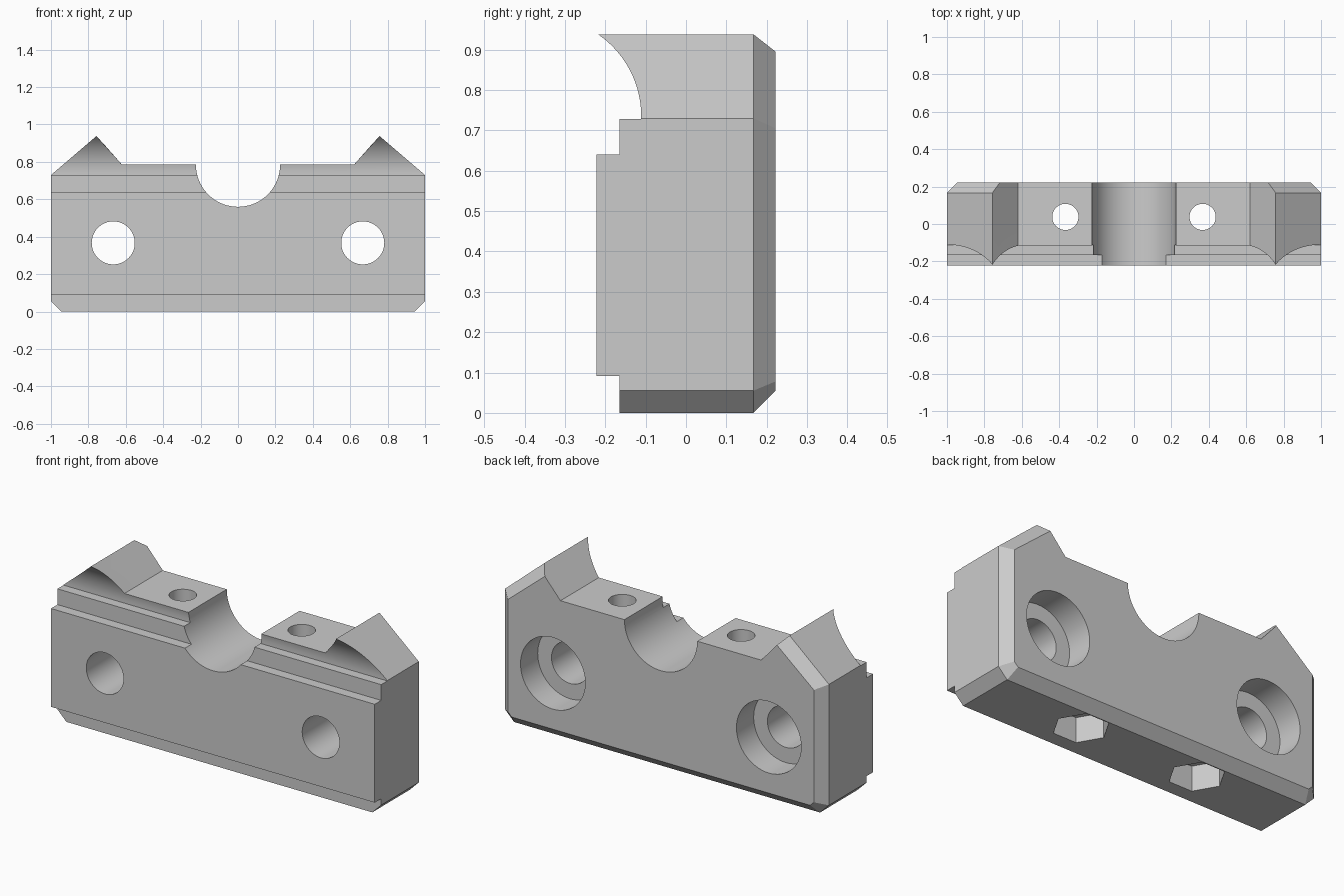
import bpy
import bmesh
from math import sin, cos, radians, pi
from mathutils import Matrix, Vector

if "Cube" in bpy.data.objects:
    bpy.data.objects.remove(bpy.data.objects["Cube"])

BACK, FRONT, CHAMFER = 0.222, -0.222, 0.055

steel = bpy.data.materials.new("plain grey")
steel.use_nodes = True
grey = (0.6, 0.6, 0.6, 1)
steel.diffuse_color = grey
steel.node_tree.nodes["Principled BSDF"].inputs["Base Color"].default_value = grey


def loft(name, rings):
    """Solid through rings of equal point count, capped at both ends."""
    bm = bmesh.new()
    loops = [[bm.verts.new(p) for p in ring] for ring in rings]
    n = len(loops[0])
    for a, b in zip(loops, loops[1:]):
        for i in range(n):
            j = (i + 1) % n
            bm.faces.new((a[i], a[j], b[j], b[i]))
    bm.faces.new(loops[0])
    bm.faces.new(loops[-1])
    bmesh.ops.recalc_face_normals(bm, faces=bm.faces)
    mesh = bpy.data.meshes.new(name)
    bm.to_mesh(mesh)
    bm.free()
    mesh.materials.append(steel)
    obj = bpy.data.objects.new(name, mesh)
    bpy.context.collection.objects.link(obj)
    return obj


def rod(name, start, end, radius, sides=64):
    """Straight prism between two points, corners starting on the x axis."""
    start, end = Vector(start), Vector(end)
    side = (end - start).normalized().cross(Vector((1, 0, 0)))
    offsets = [radius * (cos(2 * pi * i / sides) * Vector((1, 0, 0))
                         + sin(2 * pi * i / sides) * side) for i in range(sides)]
    return loft(name, [[start + o for o in offsets], [end + o for o in offsets]])


def mirrored(half):
    return half + [(-x, z) for x, z in reversed(half)]


# Main block: front outline, with its outer edges chamfered at the back
outline = mirrored([(0.945, 0), (1, 0.055), (1, 0.73), (0.757, 0.938),
                    (0.62, 0.785)])
inset = mirrored([(0.922, 0.055), (0.945, 0.078), (0.945, 0.705),
                  (0.717, 0.895), (0.62, 0.785)])
block = loft("clamp_block", [[(x, FRONT, z) for x, z in outline],
                             [(x, BACK - CHAMFER, z) for x, z in outline],
                             [(x, BACK, z) for x, z in inset]])

cutters = []

# Stepped upper front with the concave sweep up to the peaks
arc = [radians(62 * i / 24) for i in range(25)]
step = [(-0.5, 0.64), (-0.165, 0.64), (-0.165, 0.728), (-0.111, 0.728)]
step += [(-0.357 + 0.246 * cos(a), 0.735 + 0.246 * sin(a)) for a in arc]
step += [(-0.5, 1.0)]
cutters.append(loft("upper_step_cutter", [[(x, y, z) for y, z in step]
                                          for x in (-1.1, 1.1)]))

# Lower front step
low = [(-0.5, -0.1), (-0.165, -0.1), (-0.165, 0.091), (-0.5, 0.091)]
cutters.append(loft("lower_step_cutter", [[(x, y, z) for y, z in low]
                                          for x in (-1.1, 1.1)]))

# Half round saddle
cutters.append(rod("saddle_cutter", (0, -0.5, 0.785), (0, 0.5, 0.785), 0.225, 96))

for s in (-1, 1):
    # Counterbored bolt holes
    x, z = 0.667 * s, 0.367
    cutters.append(rod("bolt_hole_cutter", (x, -0.5, z), (x, 0.5, z), 0.115))
    cutters.append(rod("counterbore_cutter", (x, 0.07, z), (x, 0.5, z), 0.2))
    # Vertical screw holes with hexagonal nut pockets below
    x, y = 0.367 * s, 0.038
    cutters.append(rod("screw_hole_cutter", (x, y, -0.2), (x, y, 1.2), 0.07))
    cutters.append(rod("nut_pocket_cutter", (x, y, -0.2), (x, y, 0.14), 0.143, 6))

bpy.ops.object.select_all(action="DESELECT")
bpy.context.view_layer.objects.active = block
block.select_set(True)
for cutter in cutters:
    cutter.hide_render = True
    mod = block.modifiers.new(cutter.name, "BOOLEAN")
    mod.operation = "DIFFERENCE"
    mod.solver = "EXACT"
    mod.object = cutter
    bpy.ops.object.modifier_apply(modifier=mod.name)
for cutter in cutters:
    bpy.data.objects.remove(cutter)

bpy.ops.object.shade_smooth_by_angle(angle=radians(25))
